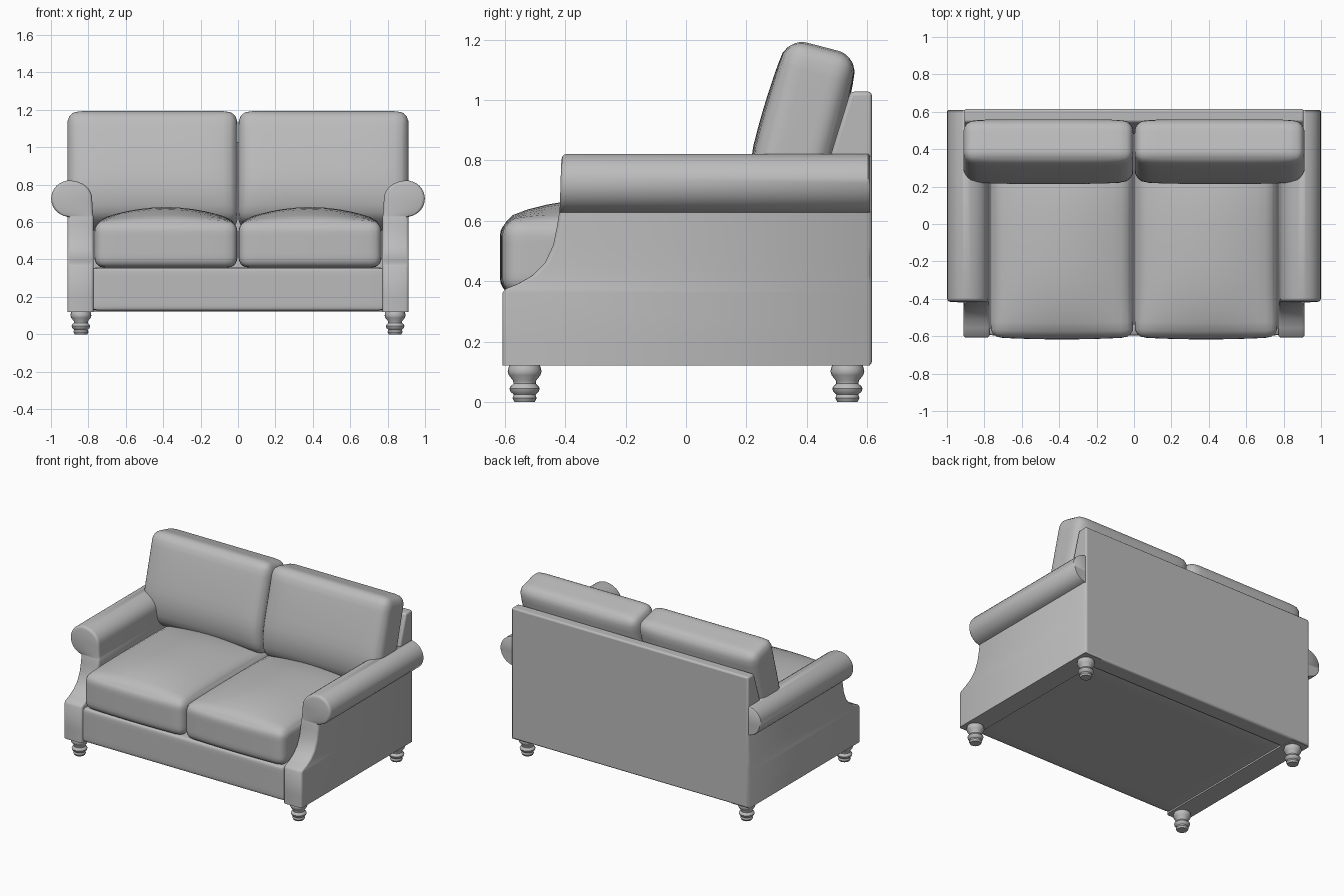
import bpy, bmesh, math
from mathutils import Vector

cube = bpy.data.objects.get("Cube")
if cube:
    bpy.data.objects.remove(cube, do_unlink=True)

fabric = bpy.data.materials.new("grey fabric")
fabric.use_nodes = True
GREY = (0.5, 0.5, 0.5, 1)
fabric.diffuse_color = GREY
fabric.node_tree.nodes["Principled BSDF"].inputs["Base Color"].default_value = GREY


def finish(name, bm, angle=40):
    bmesh.ops.recalc_face_normals(bm, faces=bm.faces)
    mesh = bpy.data.meshes.new(name)
    bm.to_mesh(mesh)
    bm.free()
    mesh.materials.append(fabric)
    ob = bpy.data.objects.new(name, mesh)
    bpy.context.collection.objects.link(ob)
    bpy.ops.object.select_all(action='DESELECT')
    ob.select_set(True)
    bpy.context.view_layer.objects.active = ob
    bpy.ops.object.shade_smooth_by_angle(angle=math.radians(angle))
    return ob


def rounded_box(name, low, high, radius, shape=None, cuts=15):
    """Rounded box; shape(p, u) moves each point, u being its place in -1..1."""
    bm = bmesh.new()
    bmesh.ops.create_cube(bm, size=2)
    bmesh.ops.subdivide_edges(bm, edges=bm.edges[:], cuts=cuts, use_grid_fill=True)
    low, high = Vector(low), Vector(high)
    mid, half = (low + high) / 2, (high - low) / 2
    for v in bm.verts:
        u = Vector([math.sin(c * math.pi / 2) for c in v.co])
        p = Vector([a * b for a, b in zip(u, half)])
        core = Vector([max(-h + radius, min(h - radius, c)) for c, h in zip(p, half)])
        off = p - core
        if off.length > 1e-6:
            p = core + off.normalized() * min(off.length, radius)
        p += mid
        v.co = shape(p, u) if shape else p
    return finish(name, bm, 60)


# Seat cushions: crowned top
def crown(p, u):
    if u.z > 0:
        p.z += 0.075 * u.z * (1 - u.x ** 2) * (1 - abs(u.y) ** 3)
    p.y -= 0.012 * max(0, -u.y) ** 3 * (1 - u.x ** 2)
    return p


# Back cushions: plump, leaning backwards, bent forward at the foot
def lean(p, u):
    d = p.y + 0.018 * u.y * (1 - u.x ** 4) * (1 - u.z ** 2)
    z = p.z - 0.26 * d
    y = 0.357 + d + 0.27 * (p.z - 0.82) + 1.2 * max(0, 0.82 - p.z) ** 2
    return Vector((p.x, y, z))


for side, s in (("left", 1), ("right", -1)):
    x0, x1 = sorted((0.003 * s, 0.768 * s))
    rounded_box(side + "_seat_cushion", (x0, -0.605, 0.355), (x1, 0.4, 0.605), 0.055, crown)
    x0, x1 = sorted((0.003 * s, 0.912 * s))
    rounded_box(side + "_back_cushion", (x0, -0.115, 0.57), (x1, 0.115, 1.177), 0.062, lean)

# Base with front rail
rounded_box("base_rail", (-0.785, -0.596, 0.127), (0.785, 0.51, 0.358), 0.015, cuts=9)

# Back panel: side profile extruded across the width
bm = bmesh.new()
profile = [(0.5, 0.121), (0.616, 0.121), (0.616, 1.028), (0.545, 1.028), (0.48, 0.82)]
face = bm.faces.new([bm.verts.new((-0.907, y, z)) for y, z in profile])
out = bmesh.ops.extrude_face_region(bm, geom=[face])
bmesh.ops.translate(bm, vec=(1.814, 0, 0),
                    verts=[g for g in out["geom"] if isinstance(g, bmesh.types.BMVert)])
back = finish("back_panel", bm)
bevel = back.modifiers.new("soft edges", 'BEVEL')
bevel.width, bevel.segments = 0.012, 3

# Arms: (height, front, inner x, outer x) levels, with a rolled top
levels = [(z, y, 0.772, 0.912) for z, y in (
    (0.12, -0.608), (0.2, -0.608), (0.362, -0.608), (0.375, -0.598), (0.392, -0.556),
    (0.42, -0.508), (0.46, -0.468), (0.52, -0.44), (0.58, -0.428))]
ROLL = 16
for i in range(ROLL + 1):
    a = math.pi * i / ROLL
    z = 0.725 - 0.097 * math.cos(a)
    inner = 0.9 - 0.12 * math.sin(a) if a > math.pi / 2 else 0.772 + 0.008 * i / (ROLL / 2)
    levels.append((z, -0.412 - 0.008 * (1 - i / ROLL), inner, max(0.912, 0.9 + 0.099 * math.sin(a))))


def arm(name, s):
    bm = bmesh.new()
    rings = []
    for y_off, shrink, at_back in ((0, 0.016, False), (0.003, 0.007, False), (0.009, 0.002, False),
                                   (0.018, 0, False), (-0.006, 0, True), (0, 0.006, True)):
        inner, outer = [], []
        for z, y, xi, xo in levels:
            k = min(shrink, (xo - xi) * 0.45)
            yy = 0.61 + y_off if at_back else y + y_off
            zz = z - shrink * max(0, (z - 0.725) / 0.097)
            inner.append(bm.verts.new((s * (xi + k), yy, zz)))
            outer.append(bm.verts.new((s * (xo - k), yy, zz)))
        rings.append((inner, outer))
    n = len(levels)
    for (i0, o0), (i1, o1) in zip(rings, rings[1:]):
        loop0, loop1 = i0 + o0[::-1], i1 + o1[::-1]
        for j in range(2 * n):
            k = (j + 1) % (2 * n)
            bm.faces.new((loop0[j], loop0[k], loop1[k], loop1[j]))
    for inner, outer in (rings[0], rings[-1]):
        for j in range(n - 1):
            bm.faces.new((inner[j], inner[j + 1], outer[j + 1], outer[j]))
    finish(name, bm, 45)


# Turned feet
def foot(name, x, y):
    bm = bmesh.new()
    shape = [(0, 0), (0.034, 0), (0.04, 0.012), (0.036, 0.024), (0.047, 0.034), (0.05, 0.044),
             (0.046, 0.052), (0.037, 0.06), (0.038, 0.07), (0.052, 0.088), (0.056, 0.1),
             (0.054, 0.112), (0.048, 0.128), (0, 0.128)]
    verts = [bm.verts.new((r, 0, z)) for r, z in shape]
    edges = [bm.edges.new(pair) for pair in zip(verts, verts[1:])]
    bmesh.ops.spin(bm, geom=verts + edges, cent=(0, 0, 0), axis=(0, 0, 1),
                   angle=math.tau, steps=20)
    bmesh.ops.remove_doubles(bm, verts=bm.verts, dist=0.0005)
    bmesh.ops.translate(bm, verts=bm.verts, vec=(x, y, 0))
    finish(name, bm)


for side, s in (("left", 1), ("right", -1)):
    arm(side + "_arm", s)
    for end, y in (("front", -0.535), ("back", 0.535)):
        foot(end + "_" + side + "_foot", 0.84 * s, y)
